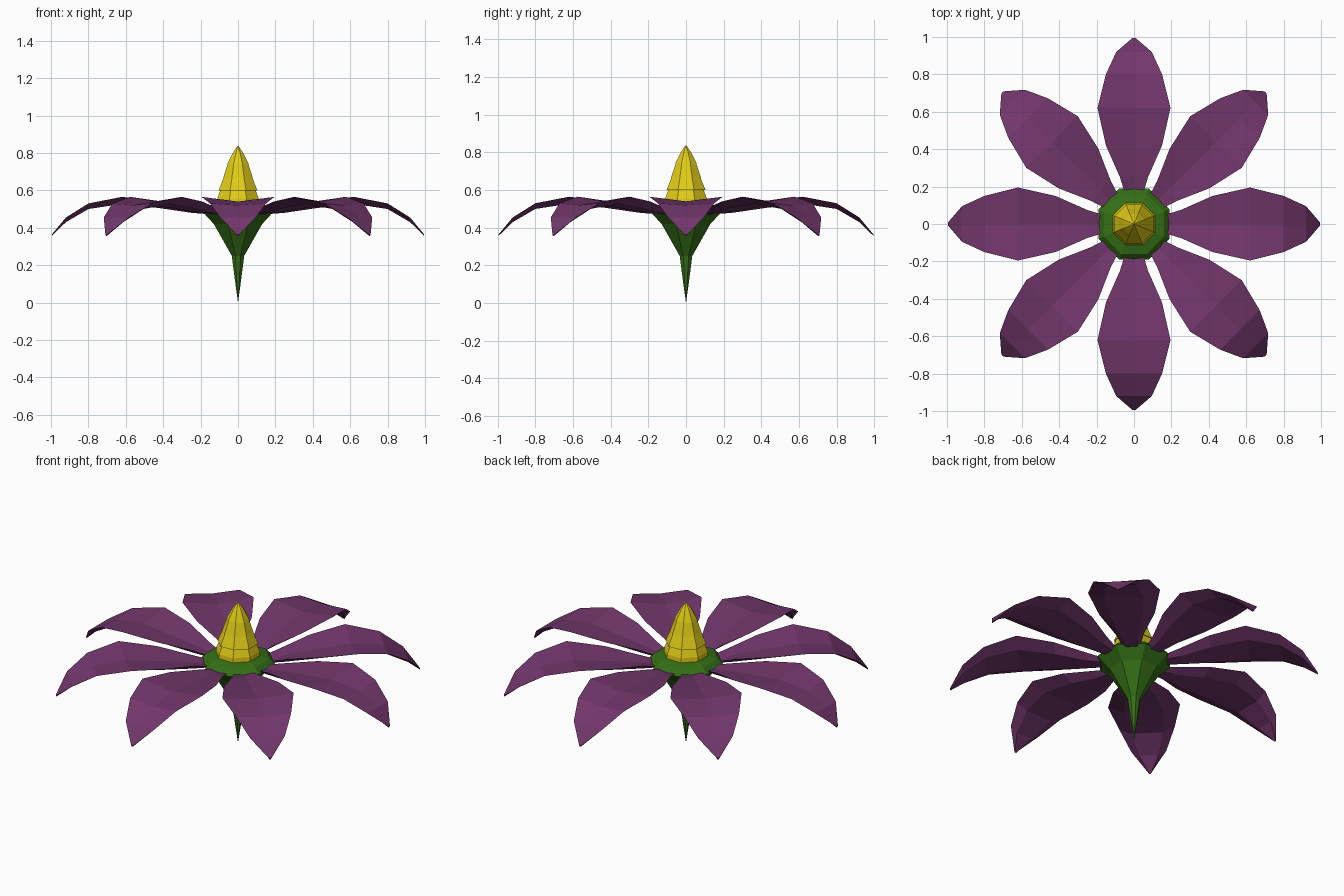
import bpy, bmesh
from math import pi, cos, sin

if "Cube" in bpy.data.objects:
    bpy.data.objects.remove(bpy.data.objects["Cube"])

def material(name, rgb):
    m = bpy.data.materials.new(name)
    m.diffuse_color = (*rgb, 1)
    m.use_nodes = True
    m.node_tree.nodes["Principled BSDF"].inputs["Base Color"].default_value = m.diffuse_color
    return m

def finish(name, bm, mat):
    bmesh.ops.remove_doubles(bm, verts=bm.verts, dist=1e-5)
    bmesh.ops.recalc_face_normals(bm, faces=bm.faces)
    me = bpy.data.meshes.new(name)
    bm.to_mesh(me)
    bm.free()
    me.materials.append(mat)
    ob = bpy.data.objects.new(name, me)
    bpy.context.collection.objects.link(ob)
    return ob

def lathe(name, profile, mat, sides=8):
    bm = bmesh.new()
    off = pi / sides
    rings = [[bm.verts.new((r * cos(off + 2 * pi * i / sides),
                            r * sin(off + 2 * pi * i / sides), z))
              for i in range(sides)] for r, z in profile]
    for a, b in zip(rings, rings[1:]):
        for i in range(sides):
            j = (i + 1) % sides
            bm.faces.new((a[i], a[j], b[j], b[i]))
    return finish(name, bm, mat)

purple = material("petal_purple", (0.17, 0.038, 0.15))
green = material("calyx_green", (0.035, 0.16, 0.008))
yellow = material("pistil_yellow", (0.75, 0.6, 0.008))

# Tapered stem widening into the cup that holds the petals
lathe("calyx", [(0, 0), (0.018, 0.12), (0.036, 0.25), (0.14, 0.42),
                (0.205, 0.485), (0.175, 0.515), (0.1, 0.535), (0, 0.535)], green)

# Stepped yellow cone in the middle
lathe("pistil", [(0, 0.52), (0.122, 0.53), (0.12, 0.555), (0.1, 0.605),
                 (0.112, 0.6), (0.082, 0.67), (0.086, 0.665), (0.058, 0.745),
                 (0.062, 0.74), (0.03, 0.8), (0, 0.84)], yellow)

# Petal stations: distance out, half width, middle height, edge height
stations = [(0.12, 0.035, 0.475, 0.48), (0.25, 0.075, 0.50, 0.51),
            (0.42, 0.15, 0.52, 0.54), (0.62, 0.195, 0.54, 0.565),
            (0.80, 0.15, 0.52, 0.53), (0.92, 0.095, 0.455, 0.455),
            (0.995, 0.008, 0.365, 0.365)]

for k in range(8):
    c, s = cos(k * pi / 4), sin(k * pi / 4)
    top, bottom = [], []
    bm = bmesh.new()
    for d, w, zm, ze in stations:
        # lens section: top and underside meet at thin edges
        def point(y, z):
            return bm.verts.new((d * c - y * s, d * s + y * c, z))
        left, right = point(w, ze), point(-w, ze)
        top.append((left, point(0, zm), right))
        t = 0.025 if w > 0.05 else 0.008
        bottom.append((left, point(w * 0.55, (zm + ze) / 2 - t),
                       point(-w * 0.55, (zm + ze) / 2 - t), right))
    for rows in (top, bottom):
        for a, b in zip(rows, rows[1:]):
            for i in range(len(a) - 1):
                bm.faces.new((a[i], a[i + 1], b[i + 1], b[i]))
    # close both ends
    for e in (0, -1):
        bm.faces.new(list(top[e]) + [bottom[e][2], bottom[e][1]])
    finish(f"petal_{k + 1}", bm, purple)
